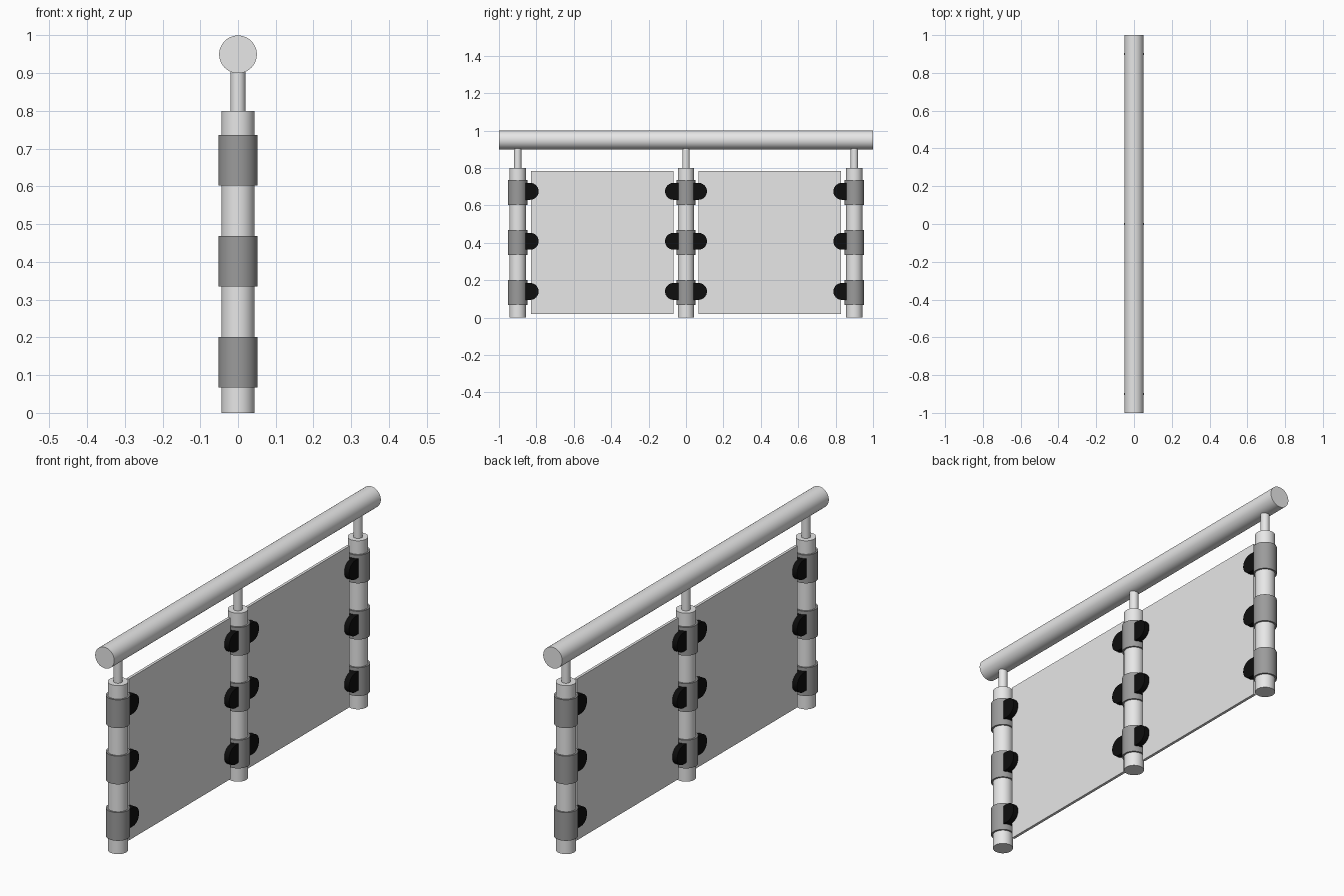
import bpy, bmesh, math
from mathutils import Matrix, Vector

old = bpy.data.objects.get("Cube")
if old:
    bpy.data.objects.remove(old, do_unlink=True)


def material(name, value):
    mat = bpy.data.materials.new(name)
    mat.use_nodes = True
    color = (value, value, value, 1)
    mat.diffuse_color = color
    mat.node_tree.nodes["Principled BSDF"].inputs["Base Color"].default_value = color
    return mat


LIGHT = material("light_grey", 0.8)
GREY = material("mid_grey", 0.33)
BLACK = material("rubber_black", 0.004)


def finish(name, bm, mat, smooth=True):
    bmesh.ops.recalc_face_normals(bm, faces=bm.faces[:])
    mesh = bpy.data.meshes.new(name)
    bm.to_mesh(mesh)
    bm.free()
    mesh.materials.append(mat)
    obj = bpy.data.objects.new(name, mesh)
    bpy.context.collection.objects.link(obj)
    if smooth:
        bpy.ops.object.select_all(action="DESELECT")
        obj.select_set(True)
        bpy.context.view_layer.objects.active = obj
        bpy.ops.object.shade_smooth_by_angle(angle=math.radians(35))
    return obj


def cylinder(name, radius, start, end, mat):
    start, end = Vector(start), Vector(end)
    axis = end - start
    turn = axis.to_track_quat("Z", "Y").to_matrix().to_4x4()
    bm = bmesh.new()
    bmesh.ops.create_cone(bm, cap_ends=True, segments=48, radius1=radius,
                          radius2=radius, depth=axis.length,
                          matrix=Matrix.Translation((start + end) / 2) @ turn)
    return finish(name, bm, mat)


def box(name, center, size, mat):
    bm = bmesh.new()
    bmesh.ops.create_cube(bm, size=1, matrix=Matrix.Translation(center)
                          @ Matrix.Diagonal((*size, 1)))
    return finish(name, bm, mat, smooth=False)


def grip(name, post_y, side, z):
    # D-shaped pad: straight inside the clamp, round over the panel edge
    radius, reach, half = 0.045, 0.067, 0.032
    outline = [(0.02, -radius)]
    for i in range(25):
        a = math.pi * (i / 24 - 0.5)
        outline.append((reach + radius * math.cos(a), radius * math.sin(a)))
    outline.append((0.02, radius))
    bm = bmesh.new()
    face = bm.faces.new([bm.verts.new((-half, post_y + side * y, z + h))
                         for y, h in outline])
    out = bmesh.ops.extrude_face_region(bm, geom=[face])
    moved = [v for v in out["geom"] if isinstance(v, bmesh.types.BMVert)]
    bmesh.ops.translate(bm, verts=moved, vec=(2 * half, 0, 0))
    return finish(name, bm, BLACK)


# Handrail
cylinder("handrail", 0.05, (0, -1, 0.95), (0, 1, 0.95), LIGHT)

# Posts with stems, clamps and grips
POSTS = {"front": (-0.9, [1]), "middle": (0, [-1, 1]), "back": (0.9, [-1])}
for label, (y, sides) in POSTS.items():
    cylinder(label + "_post", 0.044, (0, y, 0), (0, y, 0.8), LIGHT)
    cylinder(label + "_stem", 0.02, (0, y, 0.79), (0, y, 0.92), LIGHT)
    for level, z in zip(("lower", "centre", "upper"), (0.134, 0.402, 0.669)):
        cylinder(f"{label}_{level}_clamp", 0.052,
                 (0, y, z - 0.067), (0, y, z + 0.067), GREY)
        for side in sides:
            facing = "back" if side > 0 else "front"
            grip(f"{label}_{level}_grip_{facing}", y, side, z + 0.006)

# Infill panels
for label, side in (("front", -1), ("back", 1)):
    box(label + "_panel", (0, side * 0.447, 0.402), (0.013, 0.763, 0.766), LIGHT)
